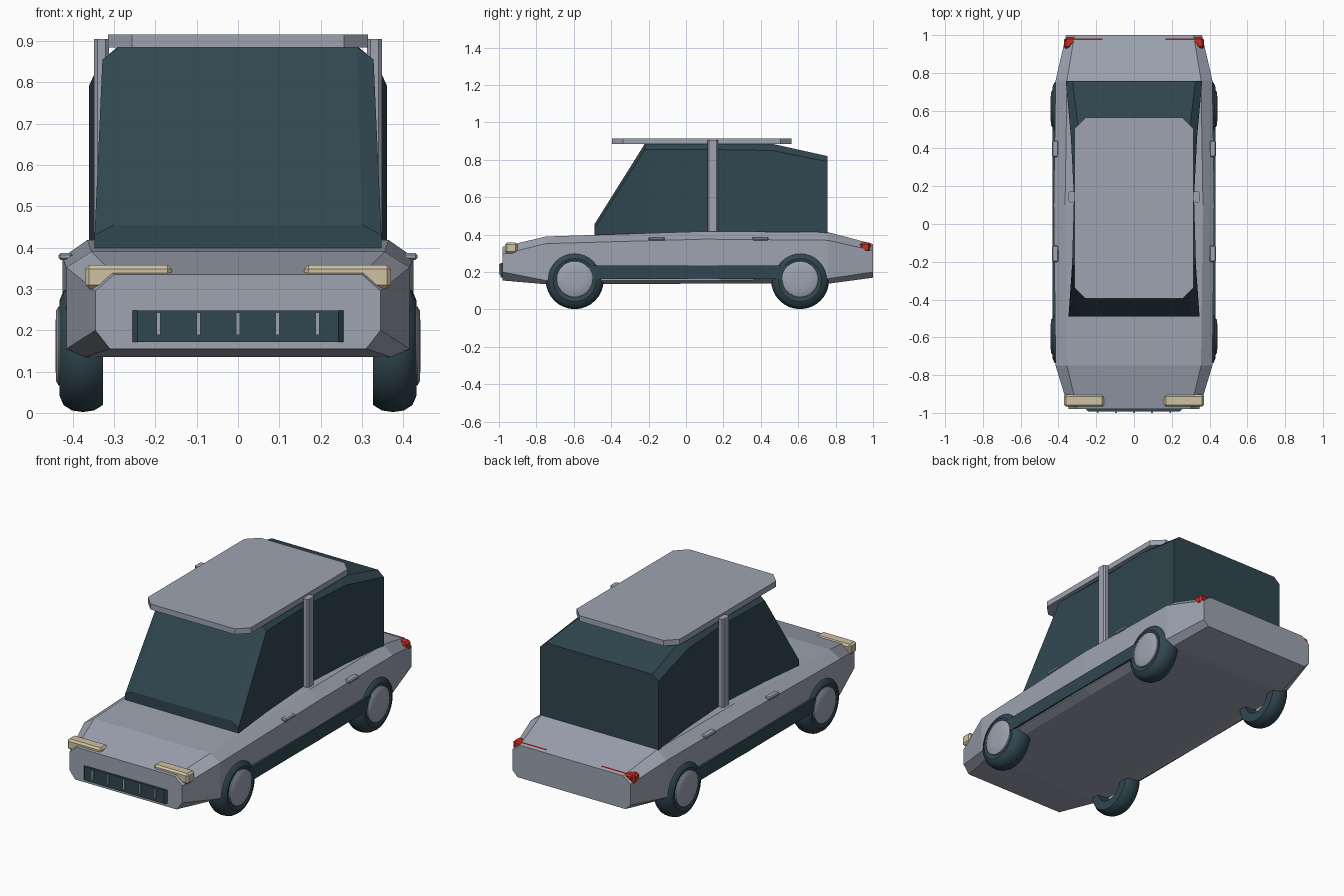
import bpy, bmesh, math

default = bpy.data.objects.get("Cube")
if default:
    bpy.data.objects.remove(default, do_unlink=True)


def material(name, rgb):
    m = bpy.data.materials.new(name)
    m.diffuse_color = (*rgb, 1)
    m.use_nodes = True
    m.node_tree.nodes["Principled BSDF"].inputs["Base Color"].default_value = (*rgb, 1)
    return m


GREY = material("silver grey", (0.34, 0.37, 0.44))
DARK = material("dark teal", (0.03, 0.062, 0.08))
CREAM = material("cream lamp", (0.62, 0.54, 0.36))
RED = material("red lamp", (0.62, 0.026, 0.014))


def finish(bm, name, mat, smooth=False):
    bmesh.ops.recalc_face_normals(bm, faces=bm.faces)
    me = bpy.data.meshes.new(name)
    bm.to_mesh(me)
    bm.free()
    me.materials.append(mat)
    ob = bpy.data.objects.new(name, me)
    bpy.context.scene.collection.objects.link(ob)
    if smooth:
        bpy.ops.object.select_all(action='DESELECT')
        ob.select_set(True)
        bpy.context.view_layer.objects.active = ob
        bpy.ops.object.shade_smooth_by_angle(angle=math.radians(35))
    return ob


def loft(name, mat, rings, cap=True, closed=False, smooth=False):
    """Skin a list of equal point rings."""
    bm = bmesh.new()
    vs = [[bm.verts.new(p) for p in ring] for ring in rings]
    n = len(vs[0])
    pairs = list(zip(vs, vs[1:])) + ([(vs[-1], vs[0])] if closed else [])
    for a, b in pairs:
        for i in range(n):
            j = (i + 1) % n
            bm.faces.new((a[i], a[j], b[j], b[i]))
    if cap and not closed:
        bm.faces.new(vs[0])
        bm.faces.new(vs[-1])
    return finish(bm, name, mat, smooth)


def mirrored(y, half):
    """Symmetric cross-section at y from its right half, bottom to top."""
    return [(x, y, z) for x, z in half] + [(-x, y, z) for x, z in reversed(half)]


def box(name, mat, x, y, z, bevel=0.0, axis=None):
    """Box from ranges; bevels all edges, or only those along one axis."""
    bm = bmesh.new()
    bmesh.ops.create_cube(bm, size=1)
    for v in bm.verts:
        for k, (lo, hi) in enumerate((x, y, z)):
            v.co[k] = lo if v.co[k] < 0 else hi
    if bevel:
        edges = [e for e in bm.edges if axis is None or
                 abs(e.verts[0].co[axis] - e.verts[1].co[axis]) > 1e-5]
        bmesh.ops.bevel(bm, geom=edges, offset=bevel, segments=1, affect='EDGES')
    return finish(bm, name, mat)


def lathe(name, mat, profile, y, z, closed, steps=32):
    """Turn (radius, x) points around an axle along x."""
    rings = []
    for r, x in profile:
        angles = [math.tau * i / steps for i in range(steps)]
        rings.append([(x, y + r * math.cos(a), z + r * math.sin(a)) for a in angles])
    return loft(name, mat, rings, closed=closed, smooth=True)


# Body shell: y, floor half-width, floor z, side half-width, lower z, shoulder z, deck half-width, deck z
body_sections = [
    (-0.98, 0.31, 0.155, 0.345, 0.20, 0.295, 0.30, 0.335),
    (-0.75, 0.37, 0.135, 0.415, 0.155, 0.352, 0.355, 0.39),
    (0.10, 0.375, 0.138, 0.425, 0.155, 0.376, 0.365, 0.418),
    (0.76, 0.37, 0.138, 0.415, 0.165, 0.37, 0.355, 0.413),
    (1.00, 0.33, 0.17, 0.36, 0.20, 0.315, 0.315, 0.35),
]
loft("body", GREY, [mirrored(y, [(fw, fz), (sw, lz), (sw, sz), (dw, dz)])
                    for y, fw, fz, sw, lz, sz, dw, dz in body_sections])

# Glass cabin: y, side half-width, shoulder z, roof half-width, roof z
cabin_sections = [
    (-0.49, 0.347, 0.43, 0.30, 0.455),
    (-0.22, 0.328, 0.855, 0.288, 0.886),
    (0.14, 0.318, 0.855, 0.288, 0.886),
    (0.46, 0.334, 0.85, 0.29, 0.886),
    (0.757, 0.361, 0.79, 0.325, 0.82),
]
loft("cabin_glass", DARK, [mirrored(y, [(w, 0.39), (w, sz), (rw, rz)])
                           for y, w, sz, rw, rz in cabin_sections])

# Roof panel with clipped corners
box("roof_panel", GREY, (-0.315, 0.315), (-0.395, 0.563), (0.884, 0.915), 0.058, axis=2)

# Grille with upright bars
box("grille", DARK, (-0.255, 0.255), (-0.992, -0.95), (0.172, 0.248), 0.012, axis=2)
for i in range(-2, 3):
    x = i * 0.096
    box("grille_bar", GREY, (x - 0.005, x + 0.005), (-1.0, -0.98), (0.188, 0.243))

# Parts on both sides
for s, side in ((1, "left"), (-1, "right")):
    def span(a, b):
        return tuple(sorted((s * a, s * b)))

    box(side + "_headlight", CREAM, span(0.16, 0.37), (-0.967, -0.902), (0.30, 0.358), 0.01)
    box(side + "_tail_light", RED, span(0.16, 0.362), (0.945, 0.988), (0.325, 0.357), 0.008)
    box(side + "_tail_light_corner", RED, span(0.33, 0.371), (0.93, 0.985), (0.308, 0.357), 0.01)
    box(side + "_pillar", GREY, span(0.312, 0.348), (0.115, 0.172), (0.40, 0.905), 0.008, axis=2)
    box(side + "_side_skirt", DARK, span(0.38, 0.432), (-0.52, 0.545), (0.162, 0.236))
    for y in (-0.157, 0.398):
        box(side + "_door_handle", GREY, span(0.40, 0.434), (y - 0.043, y + 0.043),
            (0.37, 0.387), 0.005)

    # Wheels: hollow tyre with a domed hub disc
    for y, end in ((-0.595, "front"), (0.61, "rear")):
        tyre = [(0.09, 0.327), (0.138, 0.327), (0.151, 0.348), (0.155, 0.375),
                (0.151, 0.402), (0.138, 0.422), (0.115, 0.432), (0.09, 0.425)]
        lathe(side + "_" + end + "_tyre", DARK, [(r, s * x) for r, x in tyre], y, 0.157, True)
        hub = [(0.096, 0.40), (0.096, 0.434), (0.085, 0.44), (0.04, 0.442)]
        lathe(side + "_" + end + "_hub", GREY, [(r, s * x) for r, x in hub], y, 0.162, False)
